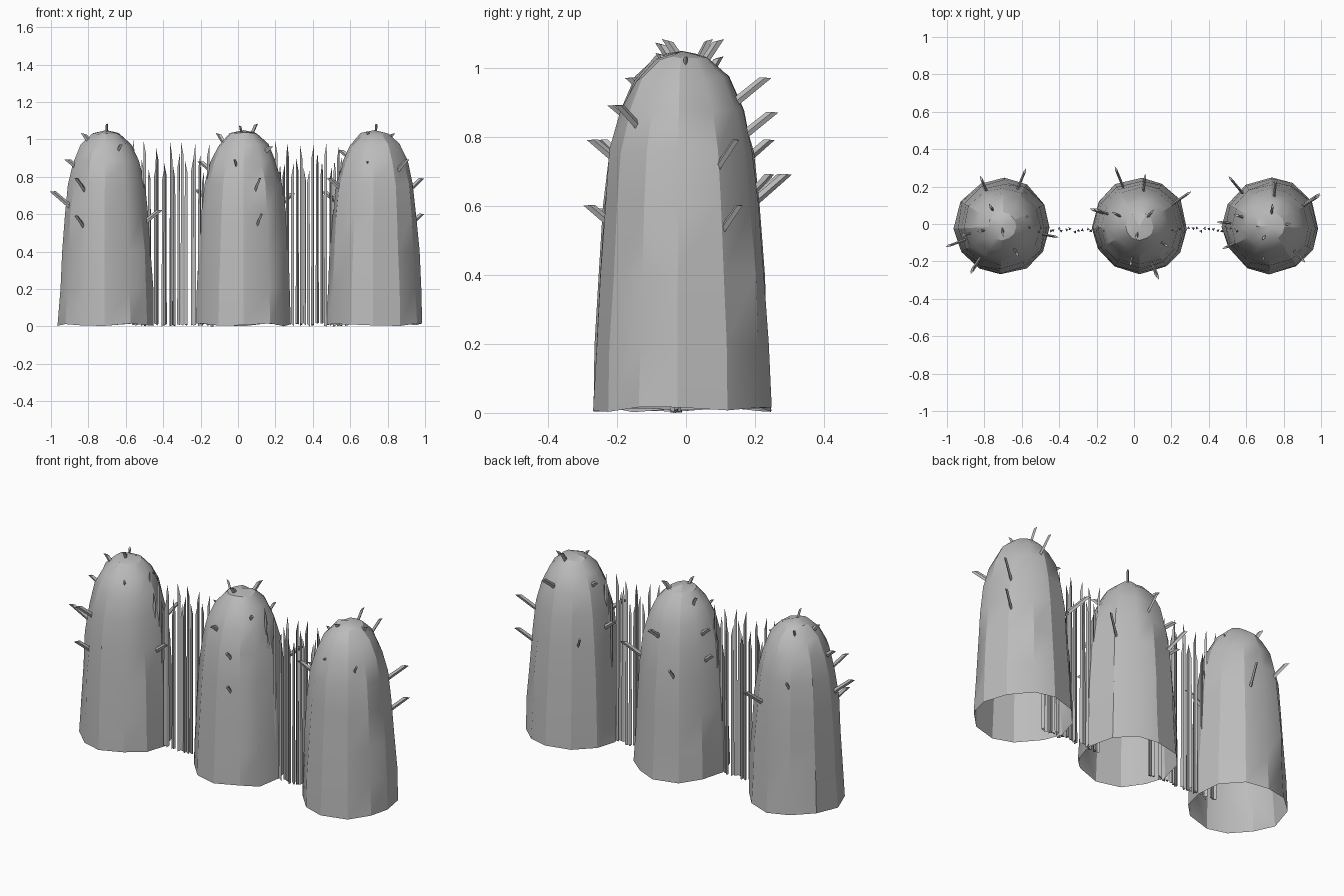
import bpy, bmesh, math, random
from mathutils import Vector

random.seed(4)
if "Cube" in bpy.data.objects:
    bpy.data.objects.remove(bpy.data.objects["Cube"])

grey = bpy.data.materials.new("plain grey")
grey.use_nodes = True
grey.diffuse_color = (0.5, 0.5, 0.5, 1)
grey.node_tree.nodes["Principled BSDF"].inputs["Base Color"].default_value = grey.diffuse_color


def finish(bm, name, smooth_angle=None):
    bmesh.ops.recalc_face_normals(bm, faces=bm.faces)
    mesh = bpy.data.meshes.new(name)
    bm.to_mesh(mesh)
    bm.free()
    mesh.materials.append(grey)
    obj = bpy.data.objects.new(name, mesh)
    bpy.context.collection.objects.link(obj)
    if smooth_angle:
        bpy.ops.object.select_all(action="DESELECT")
        obj.select_set(True)
        bpy.context.view_layer.objects.active = obj
        bpy.ops.object.shade_smooth_by_angle(angle=math.radians(smooth_angle))
    return obj


def prism(bm, bottom, top):
    """Join two matching outlines into a closed prism."""
    a = [bm.verts.new(p) for p in bottom]
    b = [bm.verts.new(p) for p in top]
    bm.faces.new(a)
    bm.faces.new(b)
    for i in range(len(a)):
        j = (i + 1) % len(a)
        bm.faces.new((a[i], a[j], b[j], b[i]))


# Hollow mound: (radius, height) rings, open at the bottom
PROFILE = [(.258, .01), (.25, .2), (.24, .4), (.226, .6), (.208, .76),
           (.178, .88), (.135, .97), (.075, 1.03)]
SIDES = 12
DEPTH = -.012


def mound(name, cx):
    bm = bmesh.new()
    rings = []
    turns = [(i + random.uniform(-.12, .12)) * math.tau / SIDES for i in range(SIDES)]
    for r, z in PROFILE:
        ring = []
        for t in turns:
            rr = r * random.uniform(.975, 1.015)
            zz = z + random.uniform(-.008, .008)
            ring.append(bm.verts.new((cx + rr * math.cos(t), DEPTH + rr * math.sin(t), zz)))
        rings.append(ring)
    for low, high in zip(rings, rings[1:]):
        for i in range(SIDES):
            j = (i + 1) % SIDES
            bm.faces.new((low[i], low[j], high[j], high[i]))
    tip = bm.verts.new((cx, DEPTH, 1.05))
    for i in range(SIDES):
        bm.faces.new((rings[-1][i], rings[-1][(i + 1) % SIDES], tip))
    finish(bm, name, 28)


# Thorns: thin slanted blades, placed by their tips
def thorns(name, cx, tips):
    bm = bmesh.new()
    for tip in tips:
        tip = Vector(tip)
        out = Vector((tip.x - cx, tip.y - DEPTH, 0)).normalized()
        up = 1.5 if tip.z > 1 else .8
        way = (out + Vector((0, 0, up))).normalized()
        side = way.cross(out).normalized()
        edge = side.cross(way)
        base = tip - way * .14
        outline = [side * .007, edge * .013, -side * .007, -edge * .013]
        # the end is cut at a slant to leave a sharp corner
        prism(bm, [base + p for p in outline],
              [tip + p * .9 - way * (.012 - p.dot(edge)) for p in outline])
    finish(bm, name)


MOUNDS = {
    "right": (-.705, [
        (-.7, -.06, 1.09), (-.83, -.04, 1.04), (-.77, .1, 1.04), (-.62, -.17, .98),
        (-.92, -.06, .9), (-1, -.12, .73), (-.87, -.25, .8), (-.87, -.26, .6),
        (-.41, -.07, .63), (-.82, .25, .8), (-.58, .29, .7), (-.57, .04, .97)]),
    "middle": (.03, [
        (.1, .07, 1.09), (-.11, .06, 1.04), (.01, -.08, 1.08), (-.02, -.22, .9),
        (-.21, .08, .89), (-.23, .08, .74), (.12, -.28, .8), (.13, -.29, .61),
        (-.1, .3, .7), (.06, .26, .88), (.3, .17, .72), (.18, -.12, .97)]),
    "left": (.73, [
        (.74, .1, 1.09), (.83, 0, 1.04), (.69, -.08, 1.05), (.69, -.19, .89),
        (.91, -.2, .9), (.99, .15, .8), (.99, .16, .61), (.45, .01, .73),
        (.48, -.13, .8), (.51, .25, .7), (.76, .24, .98), (.54, .05, .95)]),
}
for side, (cx, tips) in MOUNDS.items():
    mound(side + "_mound", cx)
    thorns(side + "_thorns", cx, tips)


# Rows of thin triangular reeds filling the gaps between mounds
def reeds(name, start, end, count):
    bm = bmesh.new()
    for k in range(count):
        x = start + (end - start) * k / (count - 1) + random.uniform(-.006, .006)
        y = -.032 + random.uniform(-.012, .012)
        height = random.uniform(.96, 1) if k % 3 == 0 else random.uniform(.83, .93)
        spin = random.uniform(0, math.tau)
        foot, head = [], []
        for i in range(3):
            t = spin + i * math.tau / 3
            dx, dy = .01 * math.cos(t), .01 * math.sin(t)
            foot.append((x + dx, y + dy, random.uniform(0, .02)))
            head.append((x + dx * .8, y + dy * .8, height - (.07 if i else 0)))
        prism(bm, foot, head)
    finish(bm, name)


reeds("right_reeds", -.56, -.14, 20)
reeds("left_reeds", .2, .58, 18)
